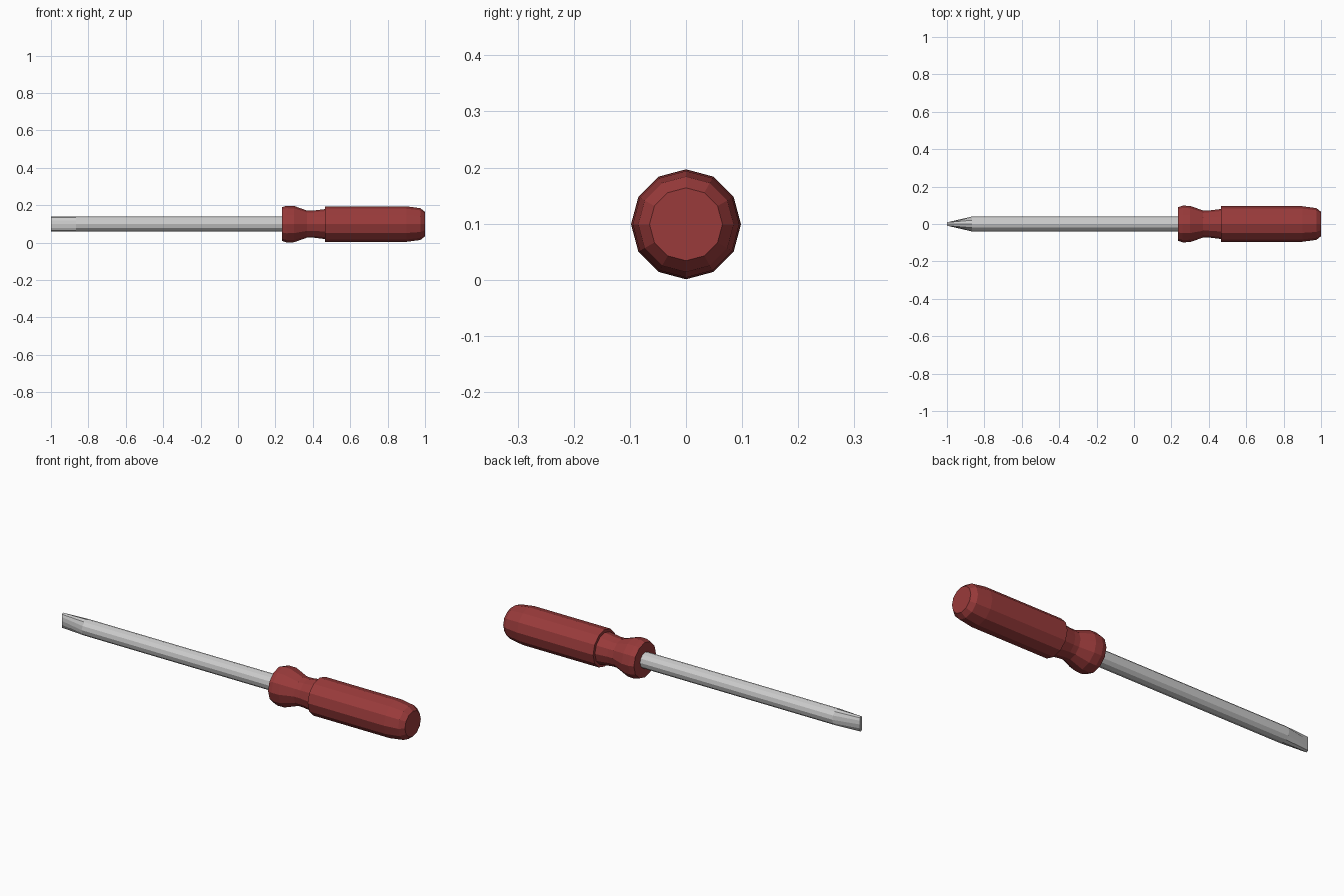
import bpy, bmesh, math

SIDES = 12
AXIS_Z = 0.099

cube = bpy.data.objects.get("Cube")
if cube:
    bpy.data.objects.remove(cube, do_unlink=True)


def make_material(name, colour, roughness):
    mat = bpy.data.materials.new(name)
    mat.use_nodes = True
    mat.diffuse_color = colour
    bsdf = mat.node_tree.nodes["Principled BSDF"]
    bsdf.inputs["Base Color"].default_value = colour
    bsdf.inputs["Roughness"].default_value = roughness
    return mat


def turned_part(name, profile, mat, flat_end=None):
    """Lathe (x, radius) points round the x axis; flat_end limits the half thickness of the first ring."""
    bm = bmesh.new()
    rings = []
    for i, (x, radius) in enumerate(profile):
        ring = []
        for k in range(SIDES):
            angle = 2 * math.pi * k / SIDES
            y, z = radius * math.cos(angle), radius * math.sin(angle)
            if flat_end and i == 0:
                y = max(-flat_end, min(flat_end, y))
            ring.append(bm.verts.new((x, y, z)))
        rings.append(ring)
    for a, b in zip(rings, rings[1:]):
        for k in range(SIDES):
            n = (k + 1) % SIDES
            bm.faces.new((a[k], a[n], b[n], b[k]))
    bm.faces.new(rings[0])
    bm.faces.new(rings[-1])
    bmesh.ops.recalc_face_normals(bm, faces=bm.faces)
    mesh = bpy.data.meshes.new(name)
    bm.to_mesh(mesh)
    bm.free()
    mesh.materials.append(mat)
    obj = bpy.data.objects.new(name, mesh)
    obj.location.z = AXIS_Z
    bpy.context.collection.objects.link(obj)
    return obj


red = make_material("handle red", (0.32, 0.043, 0.043, 1), 0.5)
steel = make_material("steel grey", (0.6, 0.6, 0.6, 1), 0.4)

# Handle: collar, waisted neck, stepped grip and chamfered butt
turned_part("handle", [
    (0.235, 0.09), (0.26, 0.098), (0.30, 0.097), (0.37, 0.072), (0.40, 0.072),
    (0.465, 0.08), (0.465, 0.095), (0.90, 0.095), (0.975, 0.085), (1.0, 0.065),
], red)

# Shaft: round rod pinched into a flat blade at the tip
turned_part("shaft", [(-1.0, 0.04), (-0.865, 0.04), (0.25, 0.04)], steel, flat_end=0.009)
